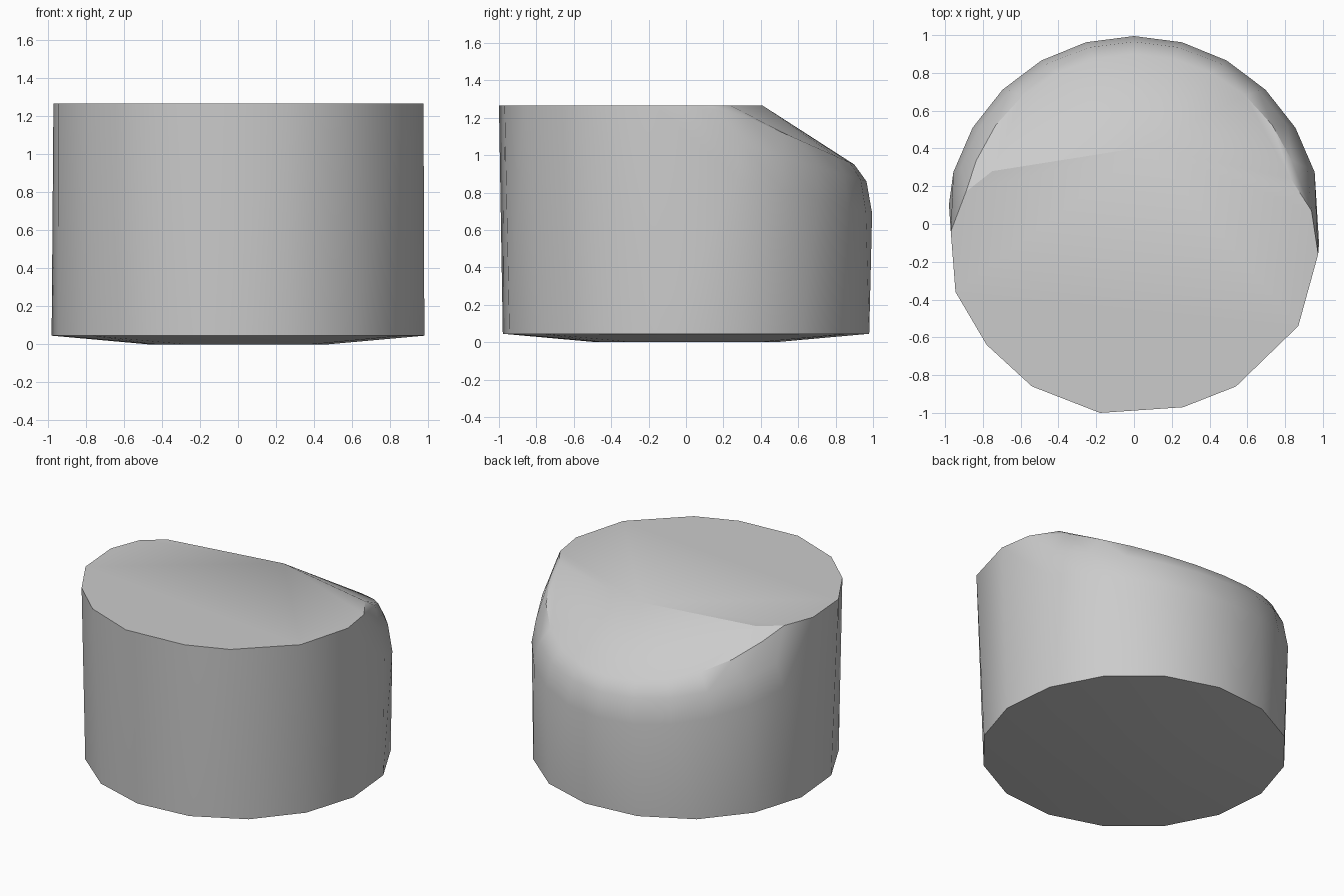
import bpy, bmesh, math

cube = bpy.data.objects.get("Cube")
if cube:
    bpy.data.objects.remove(cube, do_unlink=True)

TOP = 1.265


def ring(radius, height, count, start, sweep=360):
    """Points on an arc, angles in degrees; height may depend on the angle."""
    pts = []
    for i in range(count):
        a = math.radians(start + sweep * i / count)
        z = height(a) if callable(height) else height
        pts.append((radius * math.cos(a), radius * math.sin(a), z))
    return pts


# Flat top outline
outline = [(-.97, -.04), (-.945, -.36), (-.78, -.64), (-.54, -.86), (-.18, -1),
           (.26, -.97), (.54, -.86), (.87, -.54), (.975, -.16), (.94, .07),
           (.83, .24), (.07, .41), (-.65, .29), (-.75, .28), (-.89, .17)]
points = [(x, y, TOP) for x, y in outline]

# Bottom rim and the slightly raised-edge underside
points += ring(.985, .045, 16, 174)
points += ring(.48, 0, 12, 174)

# Rounded shoulder at the back: radius, height at the back, rise to the sides
for radius, low, rise, margin in [(.995, .69, .26, 16), (.965, .86, .28, 18),
                                  (.9, .95, .4, 22)]:
    span = 180 - 2 * margin
    points += ring(radius, lambda a: low + rise * (1 - math.sin(a)),
                   11, margin, span * 11 / 10)

# Wrap the points in a convex solid
bm = bmesh.new()
for p in points:
    bm.verts.new(p)
hull = bmesh.ops.convex_hull(bm, input=bm.verts[:])
loose = {g for g in hull["geom_interior"] + hull["geom_unused"]
         if isinstance(g, bmesh.types.BMVert)}
bmesh.ops.delete(bm, geom=list(loose), context="VERTS")
bmesh.ops.dissolve_limit(bm, angle_limit=.01, verts=bm.verts[:], edges=bm.edges[:])
bmesh.ops.recalc_face_normals(bm, faces=bm.faces[:])

mesh = bpy.data.meshes.new("slanted_drum")
bm.to_mesh(mesh)
bm.free()
drum = bpy.data.objects.new("slanted_drum", mesh)
bpy.context.collection.objects.link(drum)

# Plain grey surface
grey = bpy.data.materials.new("light_grey")
grey.use_nodes = True
colour = (.6, .6, .6, 1)
grey.diffuse_color = colour
grey.node_tree.nodes["Principled BSDF"].inputs["Base Color"].default_value = colour
mesh.materials.append(grey)

# Smooth wall and shoulder, sharp rims
bpy.ops.object.select_all(action="DESELECT")
drum.select_set(True)
bpy.context.view_layer.objects.active = drum
bpy.ops.object.shade_smooth_by_angle(angle=math.radians(30))
